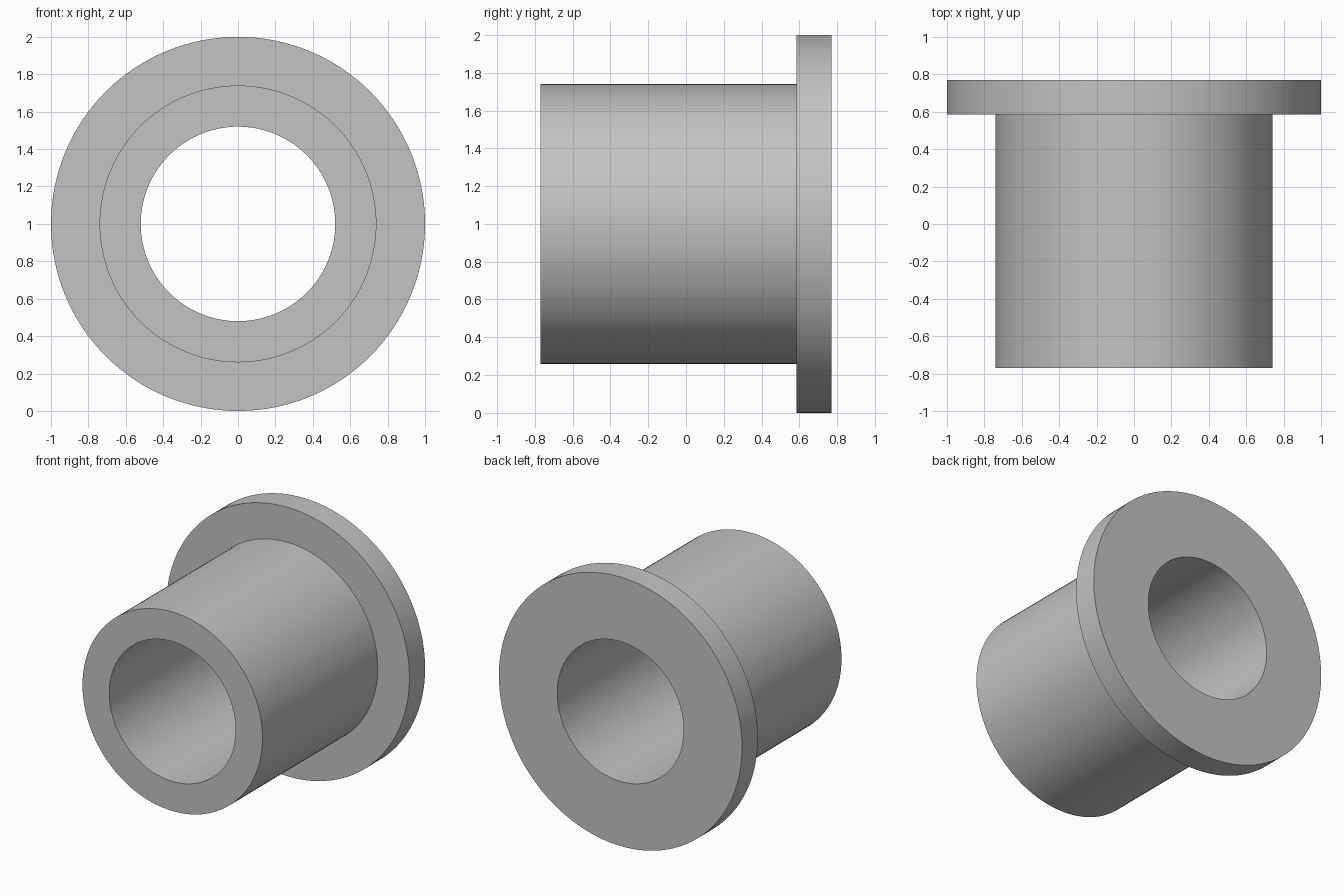
import bpy
import bmesh
from math import cos, sin, tau

cube = bpy.data.objects.get("Cube")
if cube:
    bpy.data.objects.remove(cube, do_unlink=True)

SEGMENTS = 128
BORE, SLEEVE, FLANGE = 0.52, 0.74, 1.0
FRONT, STEP, BACK = -0.77, 0.585, 0.77

# Single grey finish
grey = bpy.data.materials.new("plain grey")
grey.use_nodes = True
colour = (0.55, 0.55, 0.55, 1)
grey.diffuse_color = colour
grey.node_tree.nodes["Principled BSDF"].inputs["Base Color"].default_value = colour

# Closed section of the bushing as (radius, y), revolved about the bore axis
section = [(BORE, FRONT), (SLEEVE, FRONT), (SLEEVE, STEP),
           (FLANGE, STEP), (FLANGE, BACK), (BORE, BACK)]
bm = bmesh.new()
rings = []
for r, y in section:
    rings.append([bm.verts.new((r * cos(tau * i / SEGMENTS), y, r * sin(tau * i / SEGMENTS)))
                  for i in range(SEGMENTS)])
for k, ring in enumerate(rings):
    following = rings[(k + 1) % len(rings)]
    for i in range(SEGMENTS):
        j = (i + 1) % SEGMENTS
        bm.faces.new((ring[i], ring[j], following[j], following[i]))
bmesh.ops.recalc_face_normals(bm, faces=bm.faces)

mesh = bpy.data.meshes.new("flanged_bushing")
bm.to_mesh(mesh)
bm.free()
mesh.materials.append(grey)

# Stand the flange rim on the floor
bushing = bpy.data.objects.new("flanged_bushing", mesh)
bushing.location.z = FLANGE
bpy.context.collection.objects.link(bushing)

# Smooth round walls, crisp rims
bpy.ops.object.select_all(action="DESELECT")
bushing.select_set(True)
bpy.context.view_layer.objects.active = bushing
bpy.ops.object.shade_smooth_by_angle(angle=0.52)
